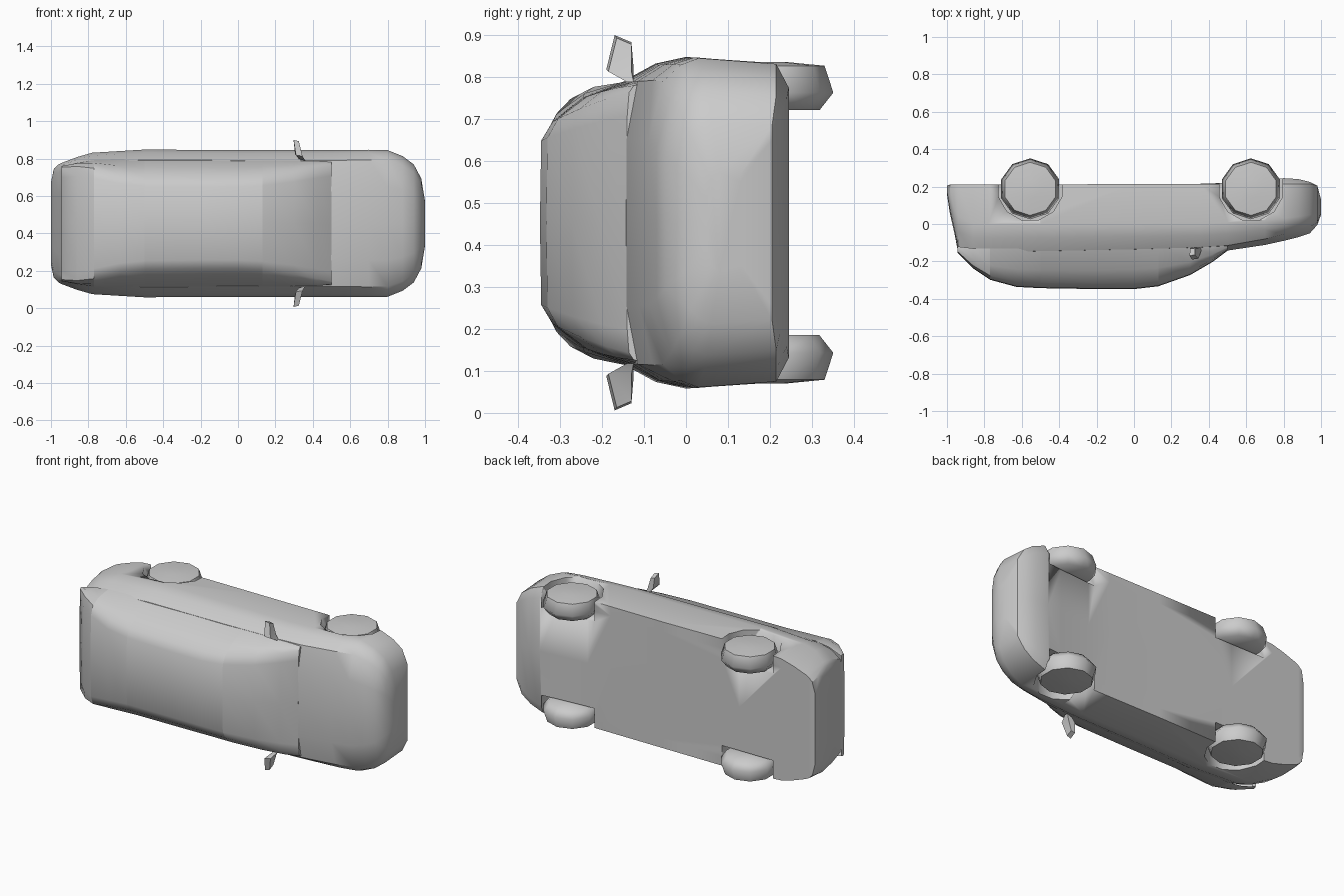
import bpy, bmesh
from math import radians, pi, cos, sin

if "Cube" in bpy.data.objects:
    bpy.data.objects.remove(bpy.data.objects["Cube"])

ZC = 0.453          # mid-plane of the car, which lies on its side (roof towards -y)


def finish(name, bm, angle=35):
    bmesh.ops.recalc_face_normals(bm, faces=bm.faces)
    mesh = bpy.data.meshes.new(name)
    bm.to_mesh(mesh)
    bm.free()
    ob = bpy.data.objects.new(name, mesh)
    bpy.context.collection.objects.link(ob)
    bpy.ops.object.select_all(action='DESELECT')
    ob.select_set(True)
    bpy.context.view_layer.objects.active = ob
    bpy.ops.object.shade_smooth_by_angle(angle=radians(angle))
    return ob


def loft(name, stations, closed=True, caps=(True, True), angle=35):
    """Stations are (x, half outline); the outline is (y, half width) pairs."""
    bm = bmesh.new()
    rings = []
    for x, half in stations:
        other = [(y, -w) for y, w in reversed(half) if w > 0]
        rings.append([bm.verts.new((x, y, ZC + w)) for y, w in half + other])
    n = len(rings[0])
    for a, b in zip(rings, rings[1:]):
        for i in range(n if closed else n - 1):
            j = (i + 1) % n
            bm.faces.new((a[i], a[j], b[j], b[i]))
    for use, ring in zip(caps, (rings[0], rings[-1])):
        if use:
            bm.faces.new(ring)
    return finish(name, bm, angle)


def spin(name, x, y, profile, side, n=10):
    """Solid of revolution about z; profile is (radius, half-width position)."""
    bm = bmesh.new()
    rings = [[bm.verts.new((x + r * cos(2 * pi * (i + .5) / n), y + r * sin(2 * pi * (i + .5) / n),
                            ZC + side * w)) for i in range(n)] for r, w in profile]
    for a, b in zip(rings, rings[1:]):
        for i in range(n):
            j = (i + 1) % n
            bm.faces.new((a[i], a[j], b[j], b[i]))
    bm.faces.new(rings[0])
    bm.faces.new(rings[-1])
    return finish(name, bm, 60)


# Lower body: x, half width, floor y, widest y, shoulder y, top y
body_rows = [
    (-1.00, .22, .205, .19, .17, .16), (-.985, .29, .21, .15, .08, .06),
    (-.96, .315, .21, .08, -.03, -.05), (-.94, .325, .21, .04, -.12, -.155),
    (-.86, .355, .21, .00, -.15, -.17), (-.78, .378, .21, .00, -.15, -.17),
    (-.50, .395, .21, .00, -.145, -.16), (.00, .392, .215, .00, -.135, -.15),
    (.35, .392, .215, .00, -.125, -.15), (.50, .392, .22, .01, -.115, -.142),
    (.70, .394, .235, .02, -.08, -.112), (.80, .392, .245, .03, -.055, -.09),
    (.88, .36, .24, .04, -.035, -.07), (.94, .315, .225, .05, -.015, -.05),
    (.98, .24, .205, .06, .01, -.005), (1.0, .12, .13, .08, .06, .05)]
body = loft("body", [
    (x, [(yb, 0), (yb, w * .82), (min(yb, .215), w * .965), (ym, w),
         ((ym + ys) / 2, w * .96), (ys, w * .86), (yt, w * .5), (yt, 0)])
    for x, w, yb, ym, ys, yt in body_rows])

# Wheel arches cut into the body sides
for x in (-.555, .625):
    for side in (1, -1):
        cutter = spin("arch_cutter", x, .19, [(.175, .26), (.175, .5)], side, 12)
        cutter.hide_render = True
        mod = body.modifiers.new("arch", 'BOOLEAN')
        mod.operation = 'DIFFERENCE'
        mod.solver = 'EXACT'
        mod.object = cutter
        bpy.context.view_layer.objects.active = body
        bpy.ops.object.modifier_apply(modifier=mod.name)
        bpy.data.objects.remove(cutter)

# Cabin: x, top y, roof half width, base y, base half width
cabin_rows = [
    (-.945, -.15, .29, -.12, .30), (-.86, -.235, .295, -.13, .325), (-.77, -.295, .285, -.13, .338),
    (-.63, -.333, .25, -.13, .342), (-.50, -.34, .235, -.13, .342), (-.20, -.345, .23, -.125, .342),
    (.00, -.345, .23, -.12, .34), (.13, -.33, .238, -.12, .34),
    (.30, -.27, .262, -.12, .338), (.42, -.20, .285, -.115, .335), (.50, -.14, .30, -.105, .33)]


def cabin_outline(row):
    x, yt, wt, yb, wb = row
    mid = yb + (yt - yb) * .55
    return (x, [(yb, wb), (mid, wb * .5 + wt * .5 + .012), (yt + (yb - yt) * .12, wt + .01),
                (yt, wt * .85), (yt - .003, 0)])


for name, i, j in (("tailgate", 0, 2), ("rear_window", 2, 4), ("roof", 4, 7), ("windscreen", 7, 10)):
    loft(name, [cabin_outline(r) for r in cabin_rows[i:j + 1]], closed=False,
         caps=(i == 0, j == 10), angle=45)

# Wheels with domed outer faces
for end, x in (("rear", -.555), ("front", .625)):
    for label, side in (("left", 1), ("right", -1)):
        spin(f"{end}_{label}_wheel", x, .188,
             [(.05, .383), (.142, .374), (.163, .31), (.13, .268)], side)

# Door mirrors: tapered wedges swept back from the doors
for label, side in (("left", 1), ("right", -1)):
    bm = bmesh.new()
    base = [(.325, -.14, .345), (.36, -.14, .335), (.355, -.125, .335), (.325, -.125, .345)]
    wide = [(.31, -.19, .365), (.345, -.185, .36), (.345, -.13, .36), (.305, -.125, .37)]
    tip = [(.297, -.17, .447), (.325, -.165, .44), (.325, -.13, .425), (.30, -.13, .43)]
    rings = [[bm.verts.new((x, y, ZC + side * w)) for x, y, w in ring] for ring in (base, wide, tip)]
    for a, b in zip(rings, rings[1:]):
        for i in range(4):
            j = (i + 1) % 4
            bm.faces.new((a[i], a[j], b[j], b[i]))
    bm.faces.new(rings[0])
    bm.faces.new(rings[-1])
    finish(f"{label}_mirror", bm, 50)
